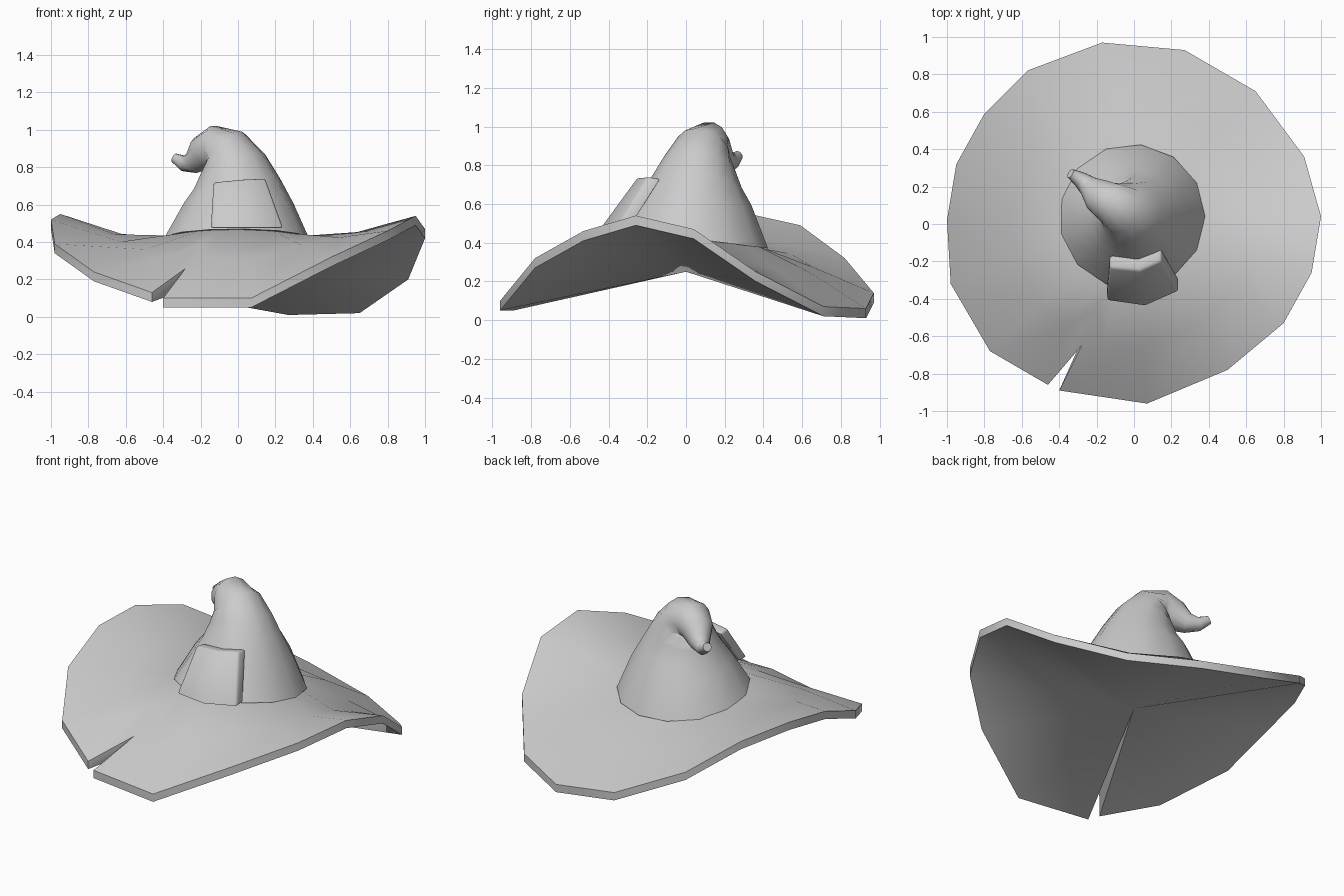
import bpy, bmesh, math
from mathutils import Vector, Matrix

cube = bpy.data.objects.get("Cube")
if cube:
    bpy.data.objects.remove(cube)

felt = bpy.data.materials.new("grey_felt")
felt.use_nodes = True
GREY = (0.6, 0.6, 0.6, 1)
felt.diffuse_color = GREY
felt.node_tree.nodes["Principled BSDF"].inputs["Base Color"].default_value = GREY


def finish(name, bm, angle=40):
    bmesh.ops.recalc_face_normals(bm, faces=bm.faces)
    mesh = bpy.data.meshes.new(name)
    bm.to_mesh(mesh)
    bm.free()
    obj = bpy.data.objects.new(name, mesh)
    bpy.context.collection.objects.link(obj)
    mesh.materials.append(felt)
    bpy.ops.object.select_all(action='DESELECT')
    obj.select_set(True)
    bpy.context.view_layer.objects.active = obj
    bpy.ops.object.shade_smooth_by_angle(angle=math.radians(angle))
    return obj


def bridge(bm, a, b):
    n = len(a)
    for i in range(n):
        j = (i + 1) % n
        bm.faces.new((a[i], a[j], b[j], b[i]))


def ring(bm, points):
    return [bm.verts.new(p) for p in points]


# Brim: warped rim with a torn notch, top skin in rings, underside fanned to the centre
RIM = [(-.40, -.89, .10), (.07, -.96, .10), (.50, -.78, .32), (.80, -.53, .46),
       (.95, -.26, .54), (1.0, .04, .47), (.91, .36, .25), (.65, .71, .07),
       (.27, .93, .06), (-.17, .97, .14), (-.57, .82, .32), (-.80, .59, .49),
       (-.95, .32, .55), (-1.0, .02, .52), (-.98, -.32, .39), (-.77, -.68, .24),
       (-.46, -.86, .13), (-.28, -.65, .26)]
NOTCH_ANGLES = {0: 256, 16: 236, 17: 246}
THICK = Vector((0, 0, -.05))
rim = [Vector(p) for p in RIM]
middle, inner = [], []
for i, p in enumerate(rim):
    a = math.radians(NOTCH_ANGLES[i]) if i in NOTCH_ANGLES else math.atan2(p.y, p.x)
    d = Vector((math.cos(a), math.sin(a), 0))
    q = d * .36 + Vector((-.01, .04, 0))
    q.z = .425 - .13 * q.y
    m = d * min(.68 * p.xy.length, .66)
    m.z = (q.z + p.z) / 2 - .033 * math.cos(2 * (a + .3))
    inner.append(q)
    middle.append(m)

bm = bmesh.new()
under = ring(bm, [p + THICK for p in rim])
loops = [under] + [ring(bm, pts) for pts in (rim, middle, inner)]
for a, b in zip(loops, loops[1:]):
    bridge(bm, a, b)
bm.faces.new(loops[-1])
hub = bm.verts.new((0, 0, .25))
for i in range(len(under)):
    bm.faces.new((under[i], under[i - 1], hub))
finish("brim", bm)

# Crown: tapering tube along a bent path, ending in a curled tip
PATH = [(-.01, .04, .42, .39), (0, .045, .61, .295), (-.01, .055, .71, .235),
        (-.03, .07, .81, .185), (-.07, .09, .885, .145), (-.125, .115, .91, .115),
        (-.185, .15, .875, .095), (-.24, .20, .825, .06), (-.29, .24, .82, .042),
        (-.34, .27, .85, .026)]
SIDES = 13
bm = bmesh.new()
centres = [Vector(p[:3]) for p in PATH]
side = Vector((1, 0, 0))
loops = []
for i, c in enumerate(centres):
    t = centres[min(i + 1, len(PATH) - 1)] - centres[max(i - 1, 0)]
    if i == 0:
        t = Vector((0, .13, 1))
    t.normalize()
    side = (side - t * side.dot(t)).normalized()
    up = t.cross(side)
    r = PATH[i][3]
    loops.append(ring(bm, [c + r * (side * math.cos(k * math.tau / SIDES)
                                    + up * math.sin(k * math.tau / SIDES))
                           for k in range(SIDES)]))
for a, b in zip(loops, loops[1:]):
    bridge(bm, a, b)
bm.faces.new(loops[0])
bm.faces.new(loops[-1])
finish("crown", bm, 60)

# Patch: folded, bevelled plate leaning on the front of the crown
BOTTOM = [(-.145, -.41, .475), (.06, -.44, .475), (.24, -.36, .475)]
TOP = [(-.13, -.235, .72), (.03, -.25, .735), (.145, -.20, .74)]
bm = bmesh.new()
outer = [ring(bm, row) for row in (BOTTOM, TOP)]
back = [ring(bm, [Vector(p) + Vector((0, .07, -.01 * k)) for p in row])
        for k, row in enumerate((BOTTOM, TOP))]
for low, high in (outer, back, (outer[0], back[0]), (outer[1], back[1])):
    for k in range(2):
        bm.faces.new((low[k], low[k + 1], high[k + 1], high[k]))
for k in (0, 2):
    bm.faces.new((outer[0][k], outer[1][k], back[1][k], back[0][k]))
bmesh.ops.recalc_face_normals(bm, faces=bm.faces)
edges = [e for e in bm.edges if e.calc_face_angle(0) > .9]
bmesh.ops.bevel(bm, geom=edges, offset=.012, segments=2, affect='EDGES', profile=.5)
finish("patch", bm, 45)
